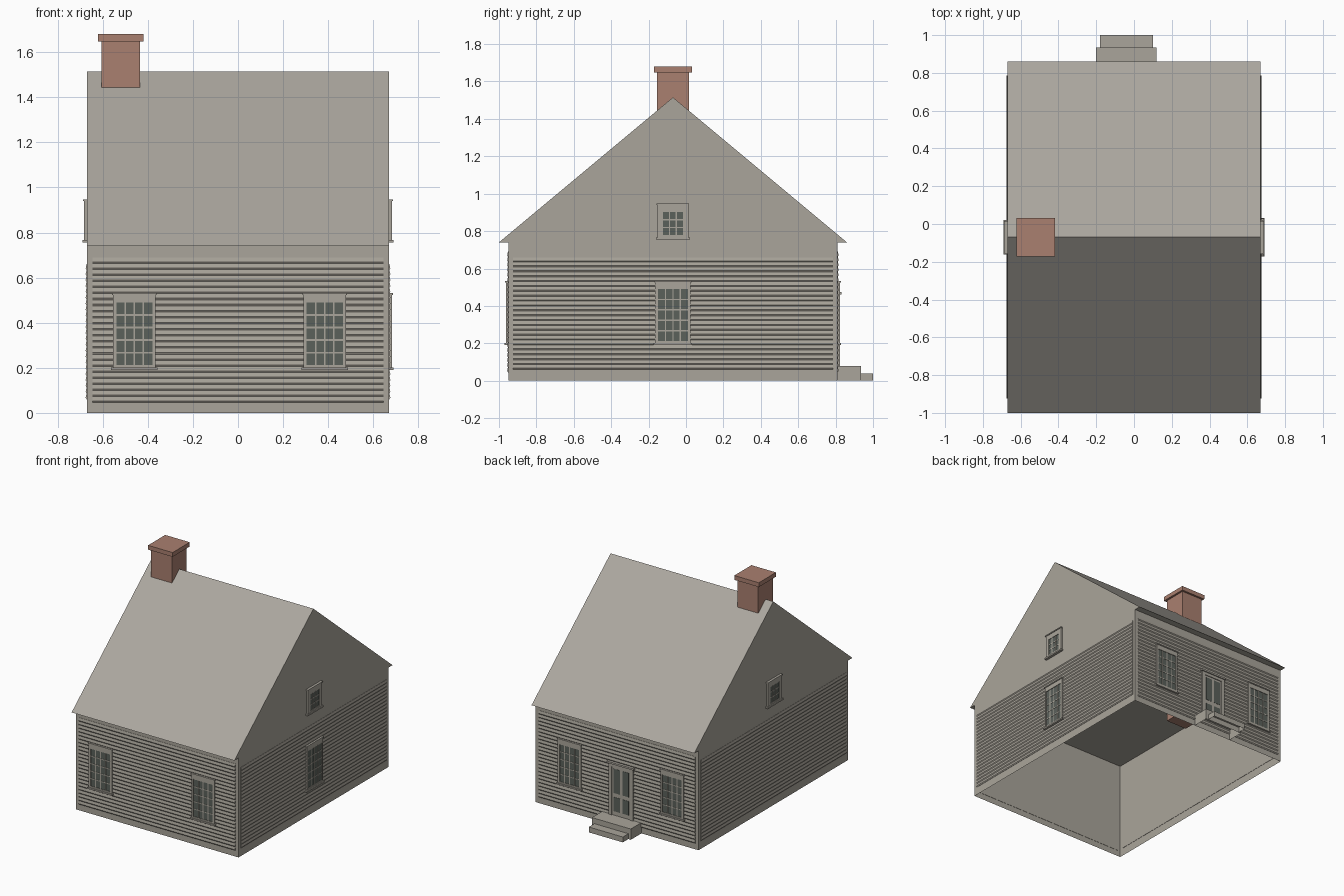
import bpy, bmesh
from math import pi
from mathutils import Matrix, Vector

if "Cube" in bpy.data.objects:
    bpy.data.objects.remove(bpy.data.objects["Cube"], do_unlink=True)


def material(name, r, g, b):
    m = bpy.data.materials.new(name)
    m.use_nodes = True
    m.diffuse_color = (r, g, b, 1)
    m.node_tree.nodes["Principled BSDF"].inputs["Base Color"].default_value = (r, g, b, 1)
    return m


PAINT = material("warm grey paint", 0.40, 0.375, 0.325)
ROOF = material("grey roof", 0.41, 0.385, 0.345)
BRICK = material("red brick", 0.40, 0.215, 0.16)
GLASS = material("dark glass", 0.105, 0.12, 0.105)

# Main dimensions
HALF_X, FRONT, BACK = 0.67, -0.95, 0.81
EAVE, RIDGE_Y, RIDGE_Z, OVERHANG = 0.74, -0.07, 1.515, 0.05
MID_Y = (FRONT + BACK) / 2


def finish(bm, name, mats, matrix=None):
    bmesh.ops.recalc_face_normals(bm, faces=bm.faces)
    if matrix:
        bm.transform(matrix)
    mesh = bpy.data.meshes.new(name)
    bm.to_mesh(mesh)
    bm.free()
    for m in mats:
        mesh.materials.append(m)
    obj = bpy.data.objects.new(name, mesh)
    bpy.context.collection.objects.link(obj)
    return obj


def add_box(bm, x, y, z):
    size = Vector((x[1] - x[0], y[1] - y[0], z[1] - z[0]))
    mid = Vector((sum(x), sum(y), sum(z))) / 2
    bmesh.ops.create_cube(bm, size=1, matrix=Matrix.Translation(mid) @ Matrix.Diagonal(size).to_4x4())


def extrude_profile(bm, points, x0, x1):
    """Sweep a closed (y, z) profile along x."""
    face = bm.faces.new([bm.verts.new((x0, y, z)) for y, z in points])
    moved = bmesh.ops.extrude_face_region(bm, geom=[face])["geom"]
    # the start cap is kept by the region extrude only when re-created
    verts = [v for v in moved if isinstance(v, bmesh.types.BMVert)]
    bmesh.ops.translate(bm, verts=verts, vec=(x1 - x0, 0, 0))
    if not any(all(abs(v.co.x - x0) < 1e-6 for v in f.verts) for f in bm.faces):
        bmesh.ops.holes_fill(bm, edges=[e for e in bm.edges if e.is_boundary], sides=0)


def remove_bottom(bm):
    low = [f for f in bm.faces if all(abs(v.co.z) < 1e-5 for v in f.verts)]
    bmesh.ops.delete(bm, geom=low, context="FACES_ONLY")


def wall(turns, origin):
    """Wall frame: x along the wall, -y outwards."""
    return Matrix.Translation(origin) @ Matrix.Rotation(turns * pi / 2, 4, "Z")


WALLS = {
    "front": wall(0, (0, FRONT, 0)),
    "left": wall(1, (HALF_X, 0, 0)),
    "back": wall(2, (0, BACK, 0)),
    "right": wall(3, (-HALF_X, 0, 0)),
}

# House shell, open underneath, with the roof slopes coloured by direction
bm = bmesh.new()
extrude_profile(bm, [
    (FRONT, 0), (FRONT, EAVE), (FRONT - OVERHANG, EAVE), (RIDGE_Y, RIDGE_Z),
    (BACK + OVERHANG, EAVE), (BACK, EAVE), (BACK, 0)], -HALF_X, HALF_X)
remove_bottom(bm)
shell = finish(bm, "house_shell", [PAINT, ROOF])
for p in shell.data.polygons:
    p.material_index = int(abs(p.normal.z) > 0.3 and p.center.z > EAVE + 0.1)

# Ceiling closing the attic
bm = bmesh.new()
bmesh.ops.create_grid(bm, x_segments=1, y_segments=1, size=0.5,
                      matrix=Matrix.Translation((0, MID_Y, EAVE - 0.002))
                      @ Matrix.Diagonal((2 * HALF_X, BACK - FRONT, 1, 1)))
finish(bm, "ceiling", [PAINT])


# Clapboard siding
def siding(side, x0, x1, z0, z1, boards):
    step, out, lip = (z1 - z0) / boards, 0.006, 0.007
    profile = [(-0.001, z0)]
    for i in range(boards):
        z = z0 + i * step
        profile += [(-out, z + lip), (-0.002, z + step)]
    profile += [(0.002, z1), (0.002, z0)]
    bm = bmesh.new()
    extrude_profile(bm, profile, x0, x1)
    finish(bm, side + "_siding", [PAINT], WALLS[side])


siding("front", -0.645, 0.645, 0.045, 0.69, 24)
siding("back", -0.645, 0.645, 0.045, 0.69, 24)
siding("left", -0.925, 0.785, 0.06, 0.66, 23)
siding("right", -0.785, 0.925, 0.06, 0.66, 23)


# Windows: casing, sill, head, glass and glazing bars
def window(name, side, x, z0, z1, width, glass_w, glass_z, cols, rows):
    frame = WALLS[side] @ Matrix.Translation((x, 0, 0))
    w, g, (g0, g1) = width / 2, glass_w / 2, glass_z
    depth = (-0.013, 0.002)
    bm = bmesh.new()
    for s in (-1, 1):
        add_box(bm, sorted((s * w, s * g)), depth, (z0, z1))
    add_box(bm, (-g, g), depth, (z0, g0))
    add_box(bm, (-g, g), depth, (g1, z1))
    add_box(bm, (-w - 0.008, w + 0.008), (-0.02, 0.002), (z0 - 0.005, z0 + 0.006))
    add_box(bm, (-w - 0.004, w + 0.004), (-0.018, 0.002), (z1 - 0.006, z1 + 0.002))
    bar = 0.0035
    for i in range(1, cols):
        c = -g + glass_w * i / cols
        add_box(bm, (c - bar, c + bar), (-0.011, -0.006), (g0, g1))
    for j in range(1, rows):
        c = g0 + (g1 - g0) * j / rows
        add_box(bm, (-g, g), (-0.0105, -0.006), (c - bar, c + bar))
    finish(bm, name + "_frame", [PAINT], frame)
    bm = bmesh.new()
    add_box(bm, (-g, g), (-0.0085, -0.0065), (g0, g1))
    finish(bm, name + "_glass", [GLASS], frame)


TALL = dict(z0=0.195, z1=0.53, width=0.19, glass_w=0.16, glass_z=(0.212, 0.49), cols=4, rows=5)
SMALL = dict(z0=0.76, z1=0.945, width=0.165, glass_w=0.108, glass_z=(0.778, 0.902), cols=3, rows=3)
for label, x in (("right", -0.46), ("left", 0.385)):
    window("front_" + label + "_window", "front", x, **TALL)
    window("back_" + label + "_window", "back", -x, **TALL)
window("side_window", "left", RIDGE_Y, **TALL)
window("left_attic_window", "left", RIDGE_Y, **SMALL)
window("right_attic_window", "right", -RIDGE_Y, **SMALL)

# Back door with four dark panels
DOOR_X, SILL = -0.04, 0.08
door_frame = WALLS["back"] @ Matrix.Translation((-DOOR_X, 0, 0))
bm = bmesh.new()
for s in (-1, 1):
    add_box(bm, sorted((s * 0.075, s * 0.1)), (-0.014, 0.002), (SILL, 0.465))
add_box(bm, (-0.1, 0.1), (-0.014, 0.002), (0.44, 0.465))
add_box(bm, (-0.11, 0.11), (-0.022, 0.002), (0.462, 0.475))
finish(bm, "door_casing", [PAINT], door_frame)
bm = bmesh.new()
add_box(bm, (-0.075, 0.075), (-0.008, 0.002), (SILL, 0.44))
finish(bm, "door", [PAINT], door_frame)
bm = bmesh.new()
for s in (-1, 1):
    for z in ((0.11, 0.215), (0.245, 0.425)):
        add_box(bm, sorted((s * 0.01, s * 0.062)), (-0.0095, -0.006), z)
finish(bm, "door_panels", [GLASS], door_frame)

# Steps, hollow underneath
for name, half, y, top in (("upper_step", 0.16, (BACK, 0.935), SILL),
                           ("lower_step", 0.14, (0.935, 1.0), SILL / 2)):
    bm = bmesh.new()
    add_box(bm, (DOOR_X - half, DOOR_X + half), y, (0, top))
    remove_bottom(bm)
    finish(bm, name, [PAINT])

# Chimney, reaching down through the ceiling
bm = bmesh.new()
for half, z in ((0.086, (0.67, 1.65)), (0.101, (1.648, 1.68))):
    add_box(bm, (-0.52 - half, -0.52 + half), (RIDGE_Y - half, RIDGE_Y + half), z)
finish(bm, "chimney", [BRICK])
